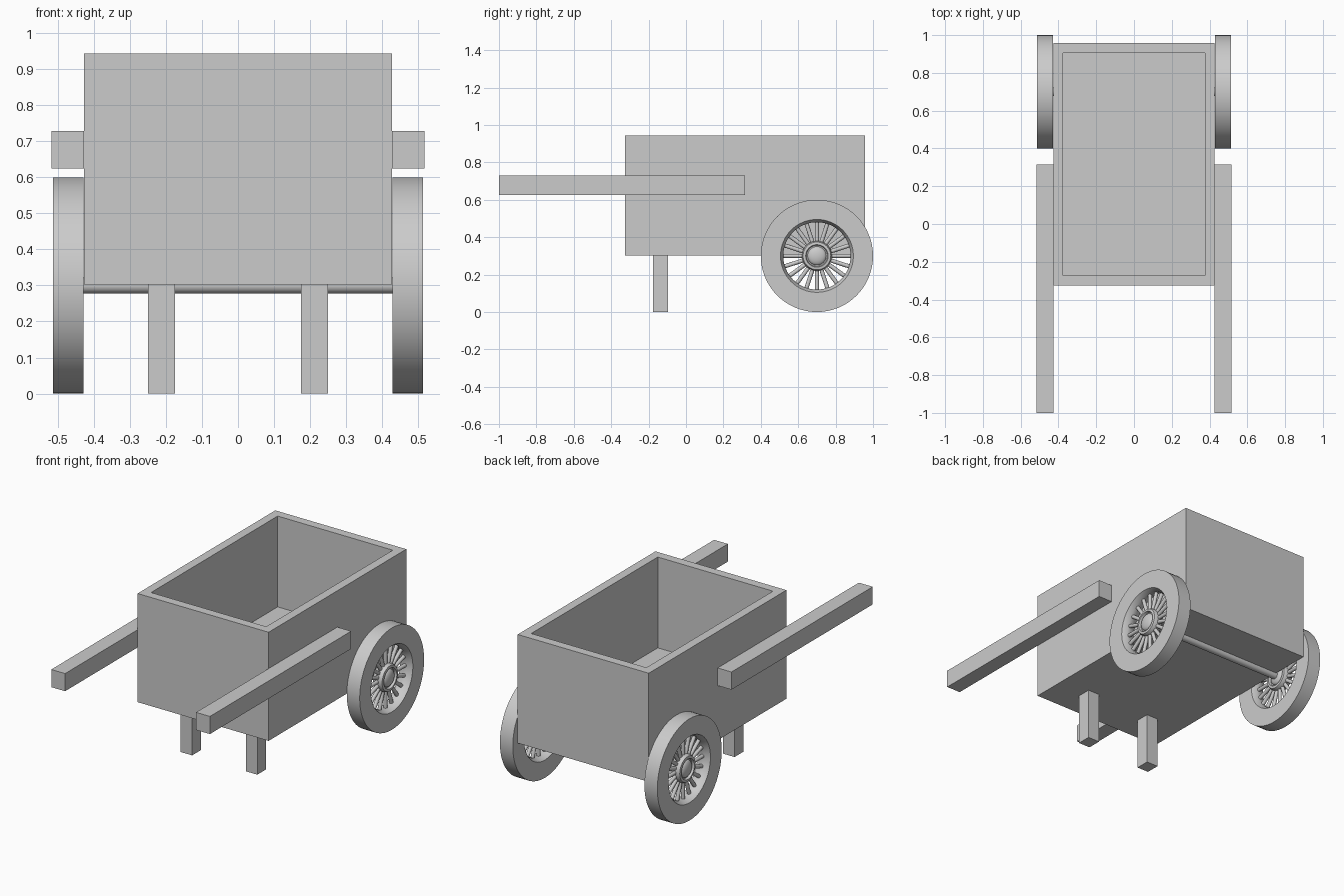
import bpy, bmesh, math
from mathutils import Matrix

cube = bpy.data.objects.get("Cube")
if cube:
    bpy.data.objects.remove(cube, do_unlink=True)

grey = bpy.data.materials.new("plain grey")
grey.use_nodes = True
colour = (0.6, 0.6, 0.6, 1)
grey.diffuse_color = colour
grey.node_tree.nodes["Principled BSDF"].inputs["Base Color"].default_value = colour

WHEEL_Y, WHEEL_Z, WHEEL_X = 0.70, 0.30, 0.471


def finish(name, bm, smooth=False):
    bmesh.ops.recalc_face_normals(bm, faces=bm.faces)
    mesh = bpy.data.meshes.new(name)
    bm.to_mesh(mesh)
    bm.free()
    mesh.materials.append(grey)
    obj = bpy.data.objects.new(name, mesh)
    bpy.context.collection.objects.link(obj)
    if smooth:
        bpy.ops.object.select_all(action='DESELECT')
        obj.select_set(True)
        bpy.context.view_layer.objects.active = obj
        bpy.ops.object.shade_smooth_by_angle(angle=math.radians(35))
    return obj


def add_box(bm, lo, hi):
    size = [b - a for a, b in zip(lo, hi)]
    mid = [(a + b) / 2 for a, b in zip(lo, hi)]
    m = Matrix.Translation(mid) @ Matrix.Diagonal((*size, 1))
    return bmesh.ops.create_cube(bm, size=1, matrix=m)["verts"]


def box(name, lo, hi):
    bm = bmesh.new()
    add_box(bm, lo, hi)
    return finish(name, bm)


def lathe(name, profile, x, side, closed, steps=64):
    """Spin (offset, radius) points about the axle line."""
    bm = bmesh.new()
    verts = [bm.verts.new((side * o, 0, r)) for o, r in profile]
    pairs = list(zip(verts, verts[1:] + verts[:1]))
    edges = [bm.edges.new(p) for p in (pairs if closed else pairs[:-1])]
    bmesh.ops.spin(bm, geom=verts + edges, cent=(0, 0, 0), axis=(1, 0, 0),
                   angle=math.tau, steps=steps)
    bmesh.ops.remove_doubles(bm, verts=bm.verts, dist=0.0005)
    obj = finish(name, bm, True)
    obj.location = (side * x, WHEEL_Y, WHEEL_Z)
    return obj


# Open-topped tub: inset the top face and push it down to the floor
bm = bmesh.new()
add_box(bm, (-0.427, -0.325, 0.303), (0.427, 0.957, 0.943))
top = max(bm.faces, key=lambda f: f.calc_center_median().z)
bmesh.ops.inset_region(bm, faces=[top], thickness=0.073)
floor = bmesh.ops.extrude_face_region(bm, geom=[top])
floor_verts = [g for g in floor["geom"] if isinstance(g, bmesh.types.BMVert)]
bmesh.ops.translate(bm, verts=floor_verts, vec=(0, 0, -0.535))
if top.is_valid:
    bmesh.ops.delete(bm, geom=[top], context='FACES_ONLY')
finish("tub", bm)

# Axle under the tub
bm = bmesh.new()
bmesh.ops.create_cone(bm, cap_ends=True, segments=32, radius1=0.022, radius2=0.022,
                      depth=0.94, matrix=Matrix.Rotation(math.pi / 2, 4, 'Y'))
axle = finish("axle", bm, True)
axle.location = (0, WHEEL_Y, WHEEL_Z)

for side, label in ((1, "left"), (-1, "right")):
    # Handle bar and leg
    xs = sorted((side * 0.427, side * 0.517))
    box(label + "_handle", (xs[0], -1, 0.625), (xs[1], 0.315, 0.729))
    xs = sorted((side * 0.175, side * 0.25))
    box(label + "_leg", (xs[0], -0.177, 0), (xs[1], -0.095, 0.303))

    # Wheel rim with a stepped inner lip
    lathe(label + "_wheel_rim",
          [(-0.042, 0.195), (-0.042, 0.3), (0.042, 0.3), (0.042, 0.195),
           (0.015, 0.18), (-0.015, 0.18)], WHEEL_X, side, True)

    # Hub with a raised collar and domed cap
    dome = [(0.018 + 0.02 * math.sin(a), 0.05 * math.cos(a))
            for a in (math.pi / 2 * i / 6 for i in range(7))]
    half = [(0.016, 0.08), (0.03, 0.074), (0.032, 0.06), (0.018, 0.056)] + dome
    lathe(label + "_wheel_hub",
          [(-o, r) for o, r in reversed(half)] + half, WHEEL_X, side, False, 48)

    # Round spokes
    bm = bmesh.new()
    count = 20
    for i in range(count):
        m = (Matrix.Rotation(math.tau * i / count, 4, 'X')
             @ Matrix.Translation((0, 0, 0.13)))
        bmesh.ops.create_cone(bm, cap_ends=True, segments=12, radius1=0.011,
                              radius2=0.011, depth=0.12, matrix=m)
    spokes = finish(label + "_wheel_spokes", bm, True)
    spokes.location = (side * WHEEL_X, WHEEL_Y, WHEEL_Z)
